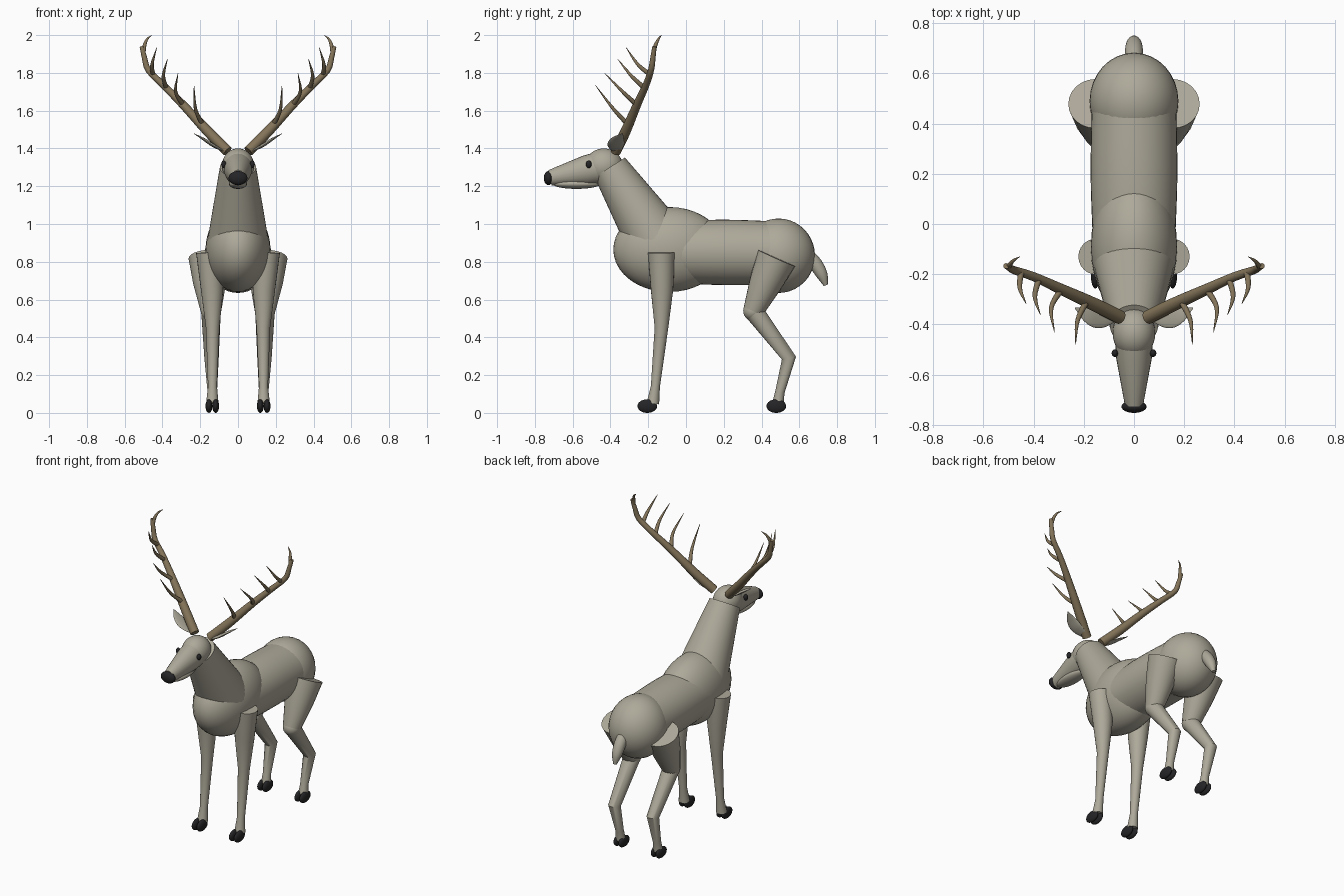
import bpy, bmesh, math
from mathutils import Vector

cube = bpy.data.objects.get("Cube")
if cube:
    bpy.data.objects.remove(cube)


def material(name, rgb):
    m = bpy.data.materials.new(name)
    m.use_nodes = True
    m.diffuse_color = (*rgb, 1)
    bsdf = next(n for n in m.node_tree.nodes if n.type == 'BSDF_PRINCIPLED')
    bsdf.inputs["Base Color"].default_value = (*rgb, 1)
    bsdf.inputs["Roughness"].default_value = 0.8
    return m


FUR = material("grey_beige_fur", (0.42, 0.395, 0.32))
HORN = material("brown_horn", (0.23, 0.175, 0.10))
BLACK = material("black", (0.018, 0.018, 0.02))


def finish(name, bm, mat):
    bmesh.ops.recalc_face_normals(bm, faces=bm.faces)
    me = bpy.data.meshes.new(name)
    bm.to_mesh(me)
    bm.free()
    me.materials.append(mat)
    me.shade_smooth()
    me.set_sharp_from_angle(angle=math.radians(42))
    ob = bpy.data.objects.new(name, me)
    bpy.context.scene.collection.objects.link(ob)
    return ob


def ellipsoid(name, loc, radii, mat=FUR):
    bm = bmesh.new()
    bmesh.ops.create_uvsphere(bm, u_segments=32, v_segments=20, radius=1)
    bmesh.ops.scale(bm, vec=radii, verts=bm.verts)
    bmesh.ops.translate(bm, vec=loc, verts=bm.verts)
    return finish(name, bm, mat)


def rounded(path, steps):
    """Catmull-Rom interpolation of (x, y, z, radius) points."""
    p = [Vector(q) for q in path]
    p = [2 * p[0] - p[1]] + p + [2 * p[-1] - p[-2]]
    out = []
    for a, b, c, d in zip(p, p[1:], p[2:], p[3:]):
        for i in range(steps):
            t = i / steps
            out.append(0.5 * (2 * b + (c - a) * t + (2 * a - 5 * b + 4 * c - d) * t * t
                              + (3 * b - a - 3 * c + d) * t ** 3))
    return out + [p[-2]]


def tube(name, path, mat=FUR, steps=1, squash=1, ref=(1, 0, 0), sides=24):
    """Tapered tube through (x, y, z, radius) points, squashed along ref."""
    pts = rounded(path, steps)
    centres = [q.to_3d() for q in pts]
    bm = bmesh.new()
    rings = []
    for i, c in enumerate(centres):
        before = (c - centres[i - 1]).normalized() if i else Vector()
        after = (centres[i + 1] - c).normalized() if i + 1 < len(pts) else Vector()
        t = (before + after).normalized()
        v = t.cross(Vector(ref)).normalized()
        u = v.cross(t)
        r = max(pts[i][3], 0.001)
        ring = []
        for k in range(sides):
            a = math.tau * k / sides
            ring.append(bm.verts.new(c + r * (u * math.cos(a) * squash + v * math.sin(a))))
        rings.append(ring)
    for lo, hi in zip(rings, rings[1:]):
        for k in range(sides):
            n = (k + 1) % sides
            bm.faces.new((lo[k], lo[n], hi[n], hi[k]))
    bm.faces.new(rings[0])
    bm.faces.new(rings[-1])
    return finish(name, bm, mat)


# Torso and neck
ellipsoid("chest", (0, -0.09, 0.865), (0.172, 0.295, 0.225))
tube("barrel", [(0, -0.05, 0.85, 0.165), (0, 0.2, 0.85, 0.173), (0, 0.5, 0.845, 0.168)], steps=4, sides=40)
ellipsoid("rump", (0, 0.49, 0.832), (0.177, 0.193, 0.197))
tube("neck", [(0, -0.404, 1.30, 0.096), (0, -0.226, 1.022, 0.143), (0, -0.15, 0.90, 0.163)], sides=40)
tube("tail", [(0, 0.63, 0.85, 0.034), (0, 0.685, 0.79, 0.036), (0, 0.72, 0.73, 0.03), (0, 0.74, 0.675, 0.011)], steps=4)

# Head
ellipsoid("skull", (0, -0.435, 1.308), (0.085, 0.1, 0.092))
tube("snout", [(0, -0.45, 1.30, 0.085), (0, -0.53, 1.283, 0.08), (0, -0.72, 1.245, 0.041)], squash=0.9)
ellipsoid("jaw", (0, -0.58, 1.212), (0.048, 0.125, 0.026))
ellipsoid("nose", (0, -0.728, 1.243), (0.05, 0.025, 0.037), BLACK)

# Tine base, bend and tip along each antler
TINES = [((0.19, -0.31, 1.53), (0.225, -0.385, 1.61), (0.233, -0.48, 1.735)),
         ((0.29, -0.26, 1.63), (0.33, -0.335, 1.70), (0.317, -0.432, 1.80)),
         ((0.38, -0.22, 1.72), (0.395, -0.29, 1.785), (0.373, -0.363, 1.875)),
         ((0.45, -0.19, 1.79), (0.455, -0.255, 1.845), (0.43, -0.318, 1.935))]

# Paired parts
for side, s in (("left", 1), ("right", -1)):
    def flip(path):
        return [(s * q[0], *q[1:]) for q in path]

    ellipsoid(side + "_eye", (s * 0.076, -0.515, 1.316), (0.013, 0.015, 0.02), BLACK)
    tube(side + "_ear", flip([(0.06, -0.365, 1.378, 0.015), (0.13, -0.372, 1.415, 0.043),
                              (0.18, -0.362, 1.448, 0.036), (0.235, -0.335, 1.48, 0.002)]),
         steps=4, squash=0.2, ref=(-0.5 * s, 0, 0.85))

    # Legs
    tube(side + "_front_leg", flip([(0.15, -0.13, 0.85, 0.072), (0.137, -0.127, 0.65, 0.059),
                                    (0.134, -0.13, 0.45, 0.036), (0.135, -0.162, 0.14, 0.024),
                                    (0.136, -0.175, 0.05, 0.033)]))
    tube(side + "_thigh", flip([(0.155, 0.48, 0.82, 0.107), (0.15, 0.42, 0.685, 0.087), (0.143, 0.357, 0.54, 0.055)]))
    ellipsoid(side + "_knee", (s * 0.143, 0.357, 0.54), (0.054, 0.054, 0.054))
    tube(side + "_hind_shank", flip([(0.143, 0.357, 0.54, 0.052), (0.14, 0.545, 0.29, 0.038),
                                     (0.136, 0.497, 0.11, 0.025), (0.136, 0.487, 0.05, 0.03)]))
    for end, y in (("front", -0.205), ("hind", 0.478)):
        for toe, dx in (("inner", -0.018), ("outer", 0.018)):
            ellipsoid(f"{side}_{end}_{toe}_hoof", (s * (0.136 + dx), y, 0.036), (0.018, 0.052, 0.036), BLACK)

    # Antlers
    tube(side + "_antler_beam", flip([(0.055, -0.372, 1.385, 0.028), (0.16, -0.32, 1.49, 0.027),
                                      (0.29, -0.26, 1.63, 0.022), (0.40, -0.21, 1.74, 0.018),
                                      (0.475, -0.185, 1.815, 0.016), (0.495, -0.175, 1.88, 0.014),
                                      (0.51, -0.167, 1.94, 0.011)]), HORN, steps=3, sides=16)
    tube(side + "_antler_tip", flip([(0.502, -0.172, 1.90, 0.012), (0.495, -0.162, 1.945, 0.01),
                                     (0.48, -0.145, 1.98, 0.006), (0.455, -0.13, 2.0, 0.001)]),
         HORN, steps=3, sides=12)
    for n, pts in enumerate(TINES):
        path = [(*p, r) for p, r in zip(pts, (0.013, 0.009, 0.001))]
        tube(f"{side}_antler_tine_{n + 1}", flip(path), HORN, steps=5, sides=12)
